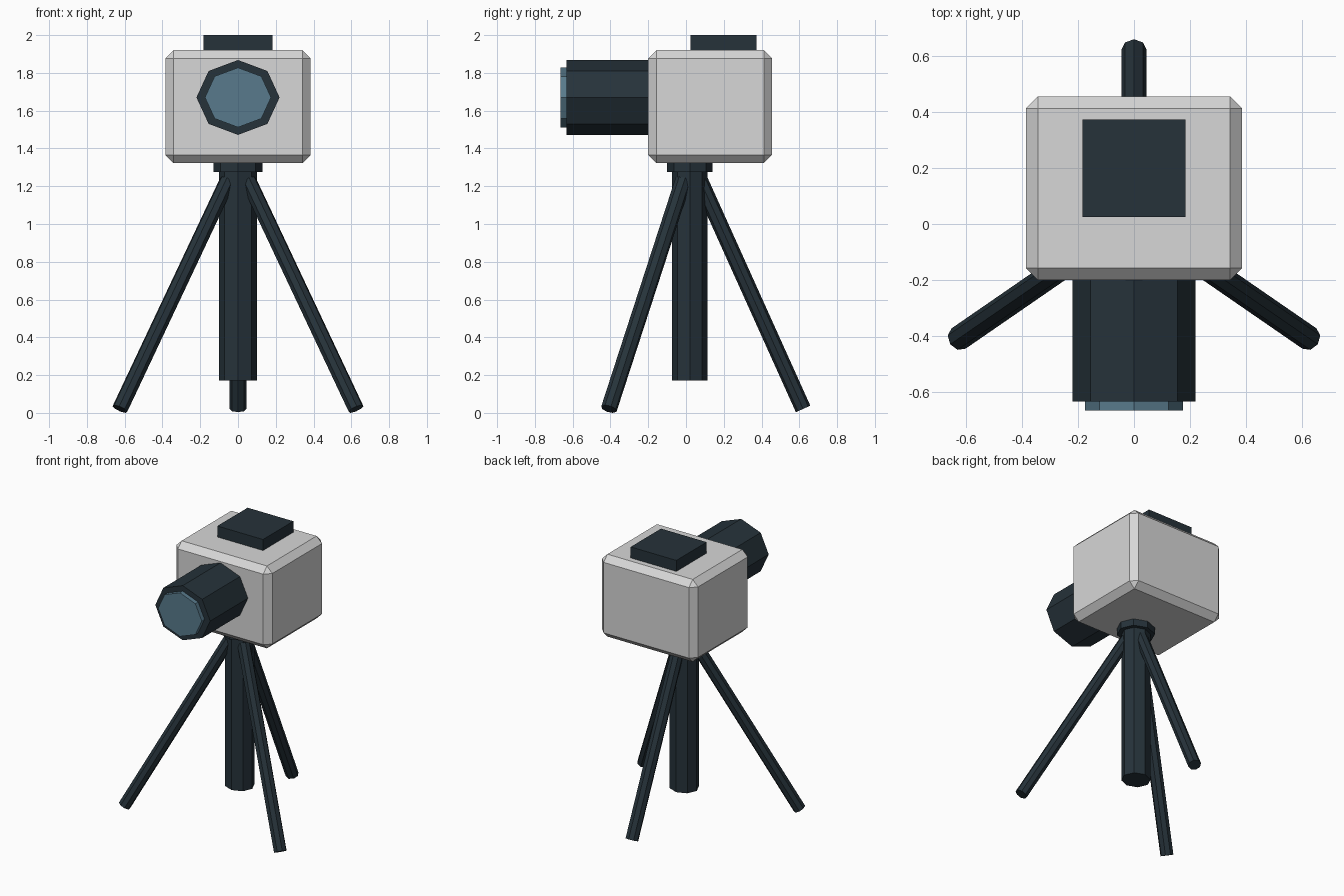
import bpy, math
from mathutils import Vector, Matrix

if "Cube" in bpy.data.objects:
    bpy.data.objects.remove(bpy.data.objects["Cube"])


def material(name, rgb):
    m = bpy.data.materials.new(name)
    m.diffuse_color = (*rgb, 1)
    m.use_nodes = True
    m.node_tree.nodes["Principled BSDF"].inputs["Base Color"].default_value = m.diffuse_color
    return m


dark = material("dark slate", (0.019, 0.032, 0.042))
grey = material("light grey", (0.68, 0.68, 0.68))
blue = material("lens blue", (0.098, 0.195, 0.262))


def finish(name, mat):
    ob = bpy.context.object
    ob.name = name
    ob.data.materials.append(mat)
    return ob


def box(name, lo, hi, mat, bevel=0):
    """Box between two corners, with an optional flat chamfer."""
    lo, hi = Vector(lo), Vector(hi)
    bpy.ops.mesh.primitive_cube_add(size=1)
    ob = finish(name, mat)
    ob.data.transform(Matrix.Translation((lo + hi) / 2) @ Matrix.Diagonal((*(hi - lo), 1)))
    if bevel:
        mod = ob.modifiers.new("chamfer", 'BEVEL')
        mod.width, mod.segments = bevel, 1
    return ob


def rod(name, start, end, rx, ry, mat, sides=8):
    """Faceted rod between two points, rx wide and ry deep."""
    start, end = Vector(start), Vector(end)
    axis = end - start
    bpy.ops.mesh.primitive_cylinder_add(vertices=sides, radius=1, depth=axis.length)
    ob = finish(name, mat)
    turn = axis.to_track_quat('Z', 'Y').to_matrix().to_4x4()
    ob.data.transform(Matrix.Translation((start + end) / 2) @ turn @ Matrix.Diagonal((rx, ry, 1, 1)))
    return ob


# Camera head
box("camera_body", (-0.385, -0.2, 1.323), (0.385, 0.455, 1.92), grey, 0.043)
box("top_plate", (-0.183, 0.025, 1.90), (0.183, 0.372, 2.0), dark)
rod("lens_barrel", (0, -0.18, 1.67), (0, -0.633, 1.67), 0.22, 0.198, dark)
rod("lens_glass", (0, -0.61, 1.67), (0, -0.665, 1.67), 0.175, 0.158, blue)

# Stand
rod("collar", (0, 0.02, 1.275), (0, 0.02, 1.34), 0.13, 0.12, dark)
rod("centre_column", (0, 0.02, 0.172), (0, 0.02, 1.29), 0.1, 0.093, dark)
for side, label in ((-1, "left"), (1, "right")):
    rod(label + "_leg", (side * 0.055, -0.015, 1.23), (side * 0.625, -0.408, 0.021), 0.044, 0.042, dark)
rod("back_leg", (0, 0.075, 1.23), (0, 0.62, 0.021), 0.045, 0.042, dark)
